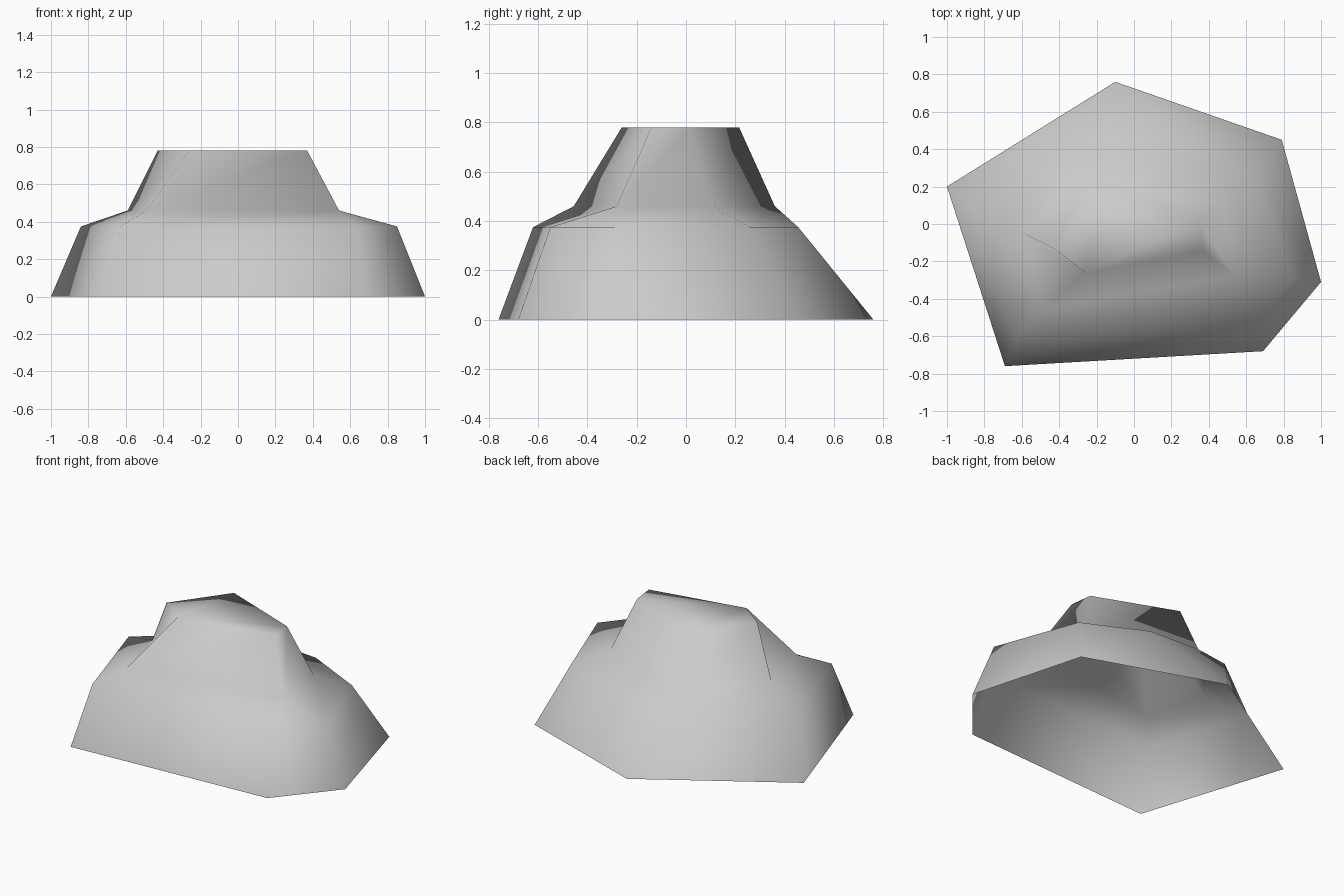
import bpy, bmesh

if "Cube" in bpy.data.objects:
    bpy.data.objects.remove(bpy.data.objects["Cube"])

# Plain stone material
stone = bpy.data.materials.new("stone_grey")
stone.use_nodes = True
colour = (0.6, 0.6, 0.6, 1)
stone.diffuse_color = colour
stone.node_tree.nodes["Principled BSDF"].inputs["Base Color"].default_value = colour

# Outlines from ground to summit; repeated points merge into triangles
rings = [
    (0.0, [(-1, .2), (-.1, .76), (-.1, .76), (.79, .45), (1, -.31), (.69, -.68), (-.69, -.76)]),
    (.375, [(-.84, .06), (-.34, .44), (.25, .455), (.65, .26), (.85, -.29), (.64, -.55), (-.63, -.62)]),
    (.46, [(-.59, -.05), (-.2, .36), (-.2, .36), (.47, .11), (.54, -.28), (.54, -.28), (-.49, -.455)]),
    (.78, [(-.43, -.13), (-.18, .215), (-.18, .215), (.35, .01), (.37, -.14), (.37, -.14), (-.26, -.26)]),
]

bm = bmesh.new()
loops = [[bm.verts.new((x, y, z)) for x, y in outline] for z, outline in rings]

# Walls between neighbouring outlines, open underneath
for low, high in zip(loops, loops[1:]):
    for i in range(len(low)):
        j = (i + 1) % len(low)
        bm.faces.new((low[j], low[i], high[i], high[j]))

# Flat summit
bm.faces.new(loops[-1])
bmesh.ops.remove_doubles(bm, verts=bm.verts, dist=0.001)
bmesh.ops.recalc_face_normals(bm, faces=bm.faces)
if max(bm.faces, key=lambda f: f.calc_center_median().z).normal.z < 0:
    bmesh.ops.reverse_faces(bm, faces=bm.faces)
for face in bm.faces:
    face.smooth = True

mesh = bpy.data.meshes.new("rock")
bm.to_mesh(mesh)
bm.free()
mesh.materials.append(stone)
rock = bpy.data.objects.new("rock", mesh)
bpy.context.collection.objects.link(rock)
